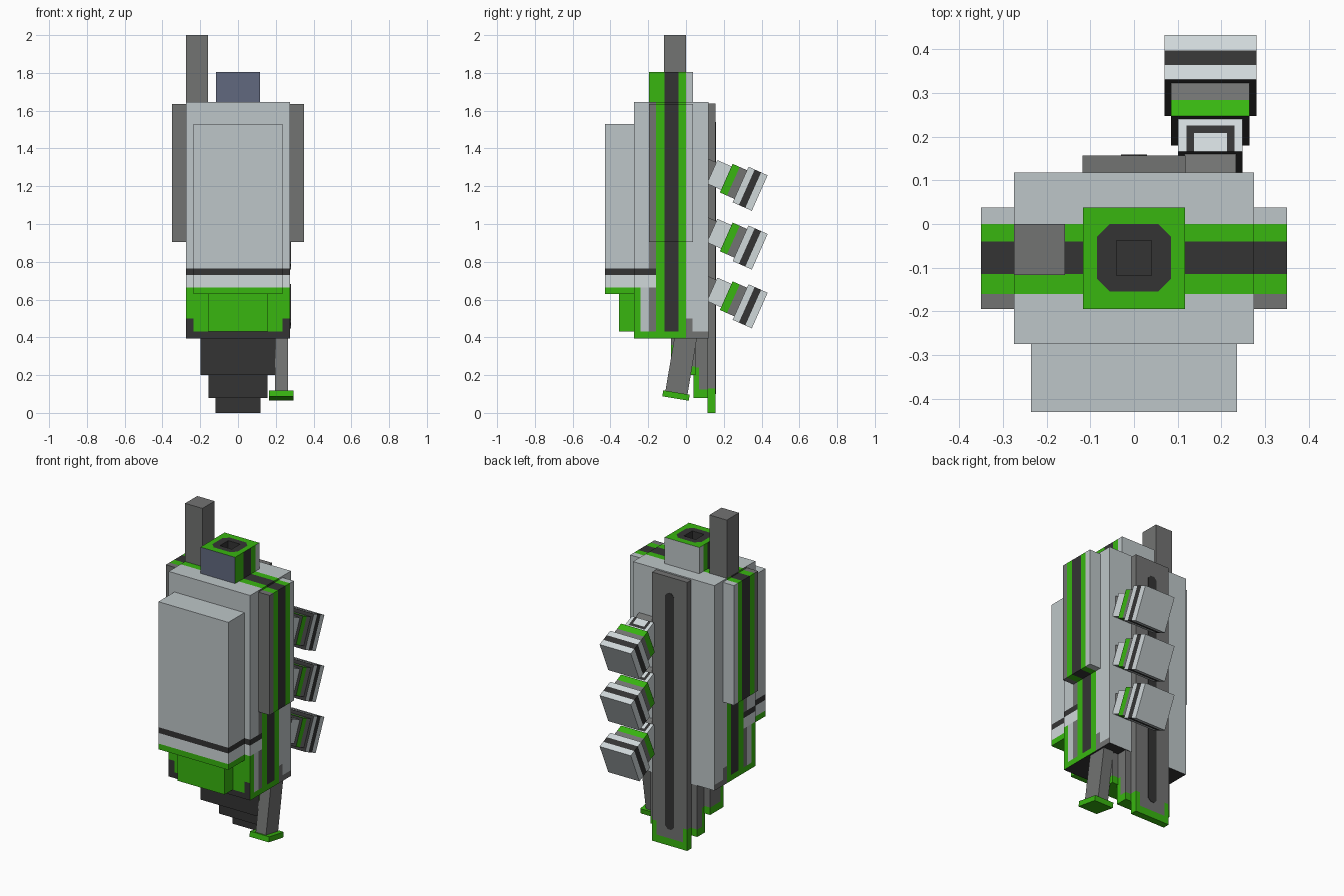
import bpy, bmesh, math
from mathutils import Vector, Matrix

if "Cube" in bpy.data.objects:
    bpy.data.objects.remove(bpy.data.objects["Cube"])

# ---- flat colours -------------------------------------------------------
def lin(c):
    c /= 255
    return c / 12.92 if c < 0.04045 else ((c + 0.055) / 1.055) ** 2.4

PALETTE = {"light_grey": (190, 198, 200), "white": (208, 216, 218),
           "mid_grey": (114, 115, 114), "dark": (52, 52, 52),
           "green": (56, 182, 16), "slate_blue": (97, 105, 127)}
MATS = []
for nm, rgb in PALETTE.items():
    m = bpy.data.materials.new(nm)
    m.diffuse_color = (*[lin(c) for c in rgb], 1)
    m.use_nodes = True
    m.node_tree.nodes["Principled BSDF"].inputs["Base Color"].default_value = m.diffuse_color
    MATS.append(m)
LIGHT, WHITE, GREY, DARK, GREEN, BLUE = range(6)


def box(name, lo, hi, rule, cuts=(), matrix=None, edit=None):
    """Box from corner to corner, sliced along planes, faces coloured by rule(centre, normal)."""
    bm = bmesh.new()
    bmesh.ops.create_cube(bm, size=1)
    lo, hi = Vector(lo), Vector(hi)
    for v in bm.verts:
        v.co = Vector([lo[i] + (v.co[i] + 0.5) * (hi[i] - lo[i]) for i in range(3)])
    for point, normal in cuts:
        bmesh.ops.bisect_plane(bm, geom=bm.verts[:] + bm.edges[:] + bm.faces[:],
                               plane_co=point, plane_no=normal, dist=1e-6)
    if edit:
        edit(bm)
    bm.normal_update()
    for f in bm.faces:
        f.material_index = rule(f.calc_center_median(), f.normal) if callable(rule) else rule
    me = bpy.data.meshes.new(name)
    bm.to_mesh(me)
    bm.free()
    for m in MATS:
        me.materials.append(m)
    ob = bpy.data.objects.new(name, me)
    if matrix:
        ob.matrix_world = matrix
    bpy.context.collection.objects.link(ob)
    return ob


def slices(x=(), y=(), z=()):
    out = [((v, 0, 0), (1, 0, 0)) for v in x]
    out += [((0, v, 0), (0, 1, 0)) for v in y]
    return out + [((0, 0, v), (0, 0, 1)) for v in z]


STRIPES = (-0.195, -0.16, -0.115, -0.04, 0.0)

def stripe(y, front=GREY):
    if y < -0.16: return front
    if y < -0.115: return GREEN
    if y < -0.04: return DARK
    if y < 0: return GREEN
    return LIGHT

def band(z):
    """Front colour bands by height."""
    return GREEN if z < 0.665 else WHITE if z < 0.73 else DARK if z < 0.765 else LIGHT

# ---- main body ----------------------------------------------------------
def body_rule(c, n):
    if n.z < -0.5: return DARK
    if n.y > 0.5: return LIGHT
    if n.y < -0.5:
        if c.z < 0.43 or (c.z < 0.5 and abs(c.x) > 0.235): return DARK
        return band(c.z)
    if n.z > 0.5:
        return stripe(c.y, LIGHT)
    if c.z < 0.43:
        return GREEN if c.y < 0 else GREY
    if c.y < -0.24 and c.z < 0.665: return GREEN
    if c.y < -0.16 and 0.665 < c.z < 0.765: return band(c.z)
    if 0 < c.y < 0.035 and c.z < 0.5: return GREY
    return stripe(c.y, LIGHT if c.y < -0.195 else GREY)

box("main_body", (-0.275, -0.275, 0.395), (0.275, 0.118, 1.645), body_rule,
    slices((-0.235, 0.235), STRIPES + (-0.24, 0.035), (0.43, 0.5, 0.665, 0.73, 0.765)))

# ---- front panel and the block below it --------------------------------
def panel_rule(c, n):
    if n.z > 0.5: return LIGHT
    return GREEN if n.z < -0.5 else band(c.z)

box("front_panel", (-0.236, -0.43, 0.63), (0.236, -0.27, 1.53), panel_rule,
    slices(z=(0.665, 0.73, 0.765)))
box("front_lower_block", (-0.158, -0.355, 0.43), (0.158, -0.27, 0.635), GREEN)

# ---- side panels --------------------------------------------------------
def side_rule(c, n):
    return GREY if n.y < -0.5 else LIGHT if n.y > 0.5 else stripe(c.y)

for side, x0, x1 in (("left", -0.35, -0.27), ("right", 0.27, 0.35)):
    box(side + "_side_panel", (x0, -0.195, 0.905), (x1, 0.038, 1.635), side_rule,
        slices(y=STRIPES[1:]))

# ---- top block with octagonal ring and square recess --------------------
MID = -0.0775

def top_rule(c, n):
    if n.y < -0.5 and c.y < -0.19: return BLUE
    if n.y > 0.5 and c.y > 0.03: return LIGHT
    dx, dy = abs(c.x), abs(c.y - MID)
    if dx < 0.1:
        octagon = dx < 0.085 and dy < 0.0775 and dx + dy < 0.1325
        return DARK if octagon else GREEN
    if n.z > 0.5: return GREEN
    return stripe(c.y, GREEN)

def sink_square(bm):
    faces = [f for f in bm.faces if f.normal.z > 0.5
             and abs(f.calc_center_median().x) < 0.04
             and abs(f.calc_center_median().y - MID) < 0.04]
    ext = bmesh.ops.extrude_face_region(bm, geom=faces)
    for g in ext["geom"]:
        if isinstance(g, bmesh.types.BMVert):
            g.co.z -= 0.06
    bmesh.ops.delete(bm, geom=[f for f in faces if f.is_valid], context="FACES")

diagonals = [((sx * 0.1325, MID, 0), (sx, sy, 0)) for sx in (-1, 1) for sy in (-1, 1)]
box("top_block", (-0.117, -0.195, 1.64), (0.117, 0.038, 1.805), top_rule,
    slices((-0.1, -0.085, -0.04, 0.04, 0.085, 0.1),
           (-0.16, -0.155, -0.1175, -0.115, -0.04, -0.0375, 0)) + diagonals, edit=sink_square)

# ---- mast ---------------------------------------------------------------
box("mast", (-0.275, -0.117, 1.645), (-0.158, 0, 2.0), GREY)

# ---- back plate with slot ----------------------------------------------
def plate_rule(c, n):
    if n.y < -0.5: return DARK
    if n.z < -0.5 or c.z < 0.045: return GREEN
    if c.z < 0.13 and abs(c.x) > 0.09: return GREEN
    return GREY

box("back_plate", (-0.118, 0.115, 0), (0.118, 0.157, 1.638), plate_rule,
    slices((-0.09, 0.09), z=(0.045, 0.13)))

def chamfer(bm):
    edges = [e for e in bm.edges if abs((e.verts[0].co - e.verts[1].co).normalized().y) > 0.9]
    bmesh.ops.bevel(bm, geom=edges, offset=0.018, segments=1, affect="EDGES")

box("back_slot", (-0.03, 0.153, 0.1), (0.03, 0.159, 1.54), DARK, edit=chamfer)

# ---- stepped underside --------------------------------------------------
def step_rule(y0, z0):
    def rule(c, n):
        if n.y < -0.5: return DARK
        if n.z < -0.5 or c.z < z0 + 0.045: return GREEN
        return GREEN if c.y < y0 + 0.03 and c.z < z0 + 0.16 else GREY
    return rule

for name, w, y0, y1, z0 in (("lower_step", 0.157, 0.04, 0.116, 0.08),
                            ("upper_step", 0.198, -0.08, 0.05, 0.2)):
    box(name, (-w, y0, z0), (w, y1, 0.41), step_rule(y0, z0),
        slices(y=(y0 + 0.03,), z=(z0 + 0.045, z0 + 0.16)))

# ---- tilted leg and foot -----------------------------------------------
leg_m = Matrix.Translation((0.23, -0.053, 0.092)) @ Matrix.Rotation(math.radians(-9.5), 4, "X")
box("leg", (-0.035, -0.059, 0.01), (0.035, 0.059, 0.4), GREY, matrix=leg_m)
box("foot", (-0.065, -0.071, -0.016), (0.065, 0.071, 0.016), GREEN, matrix=leg_m)

# ---- three tilted thrusters on the back ---------------------------------
def outer_rule(c, n):
    if n.y < -0.5: return DARK
    if n.y > 0.5: return LIGHT
    return DARK if 0.036 < c.y < 0.073 else WHITE

def collar_rule(c, n):
    if abs(n.y) > 0.5: return DARK
    return GREEN if c.y < -0.042 else GREY

def neck_rule(c, n):
    if n.y < -0.5: return DARK
    if n.z > 0.5 and abs(c.x) < 0.055 and c.y < -0.1 and (abs(c.x) > 0.038 or c.y > -0.118):
        return DARK
    return WHITE

for i in range(3):
    m = (Matrix.Translation((0.175, 0.289, 1.209 - 0.311 * i))
         @ Matrix.Rotation(math.radians(-24), 4, "X"))
    tag = f"_{i + 1}"
    box("thruster_end" + tag, (-0.105, 0, -0.103), (0.105, 0.111, 0.103), outer_rule,
        slices(y=(0.036, 0.073)), m)
    box("thruster_collar" + tag, (-0.09, -0.083, -0.083), (0.09, 0.003, 0.083), collar_rule,
        slices(y=(-0.042,)), m)
    box("thruster_neck" + tag, (-0.074, -0.165, -0.068), (0.074, -0.08, 0.068), neck_rule,
        slices((-0.055, -0.038, 0.038, 0.055), (-0.118, -0.1)), m)
    box("thruster_mount" + tag, (-0.059, -0.24, -0.055), (0.059, -0.16, 0.055), GREY, matrix=m)
